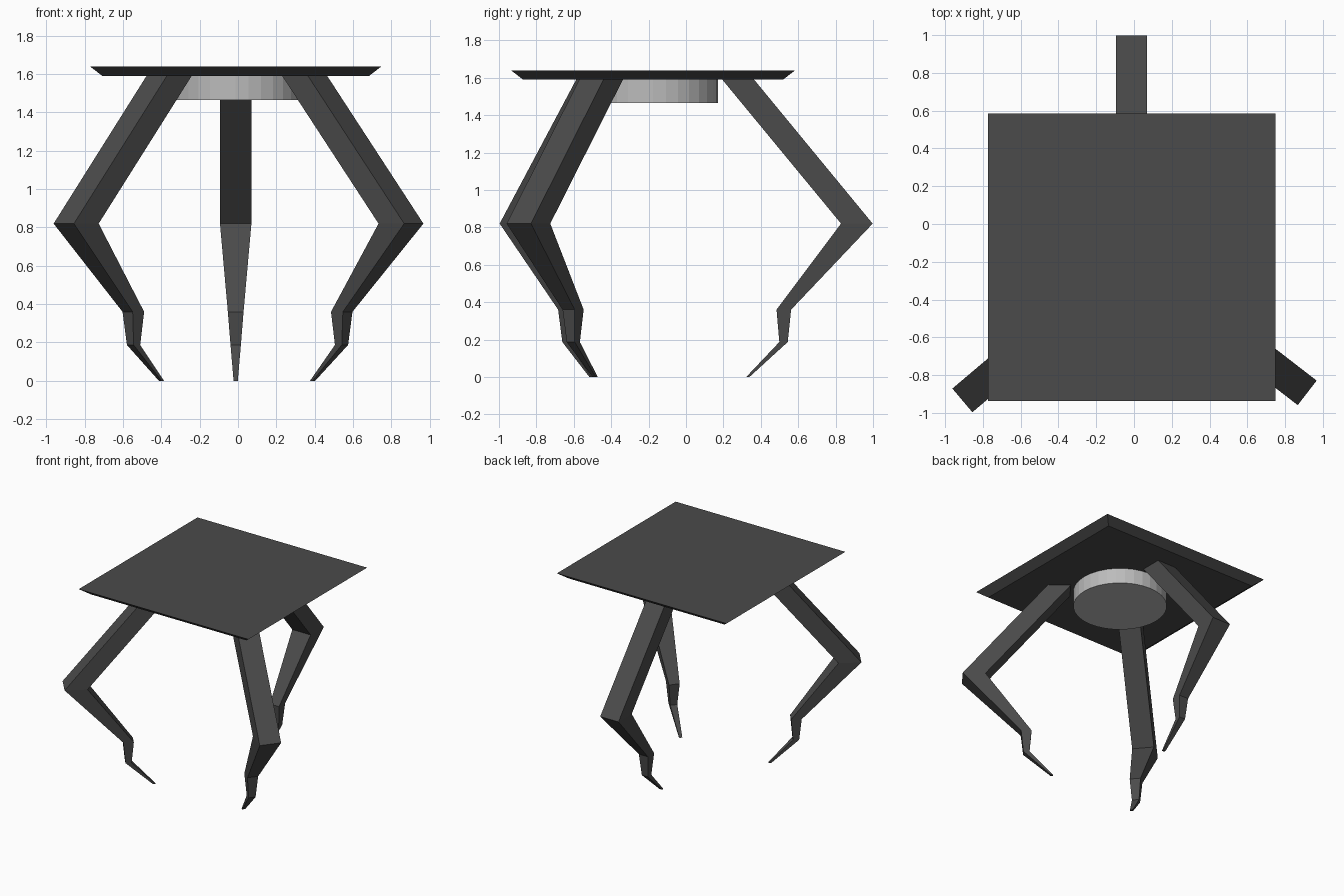
import bpy, bmesh
from math import radians
from mathutils import Matrix, Vector

if "Cube" in bpy.data.objects:
    bpy.data.objects.remove(bpy.data.objects["Cube"])

CENTRE = Vector((-0.012, -0.176, 0))


def material(name, rgb):
    m = bpy.data.materials.new(name)
    m.diffuse_color = (*rgb, 1)
    m.use_nodes = True
    m.node_tree.nodes["Principled BSDF"].inputs["Base Color"].default_value = m.diffuse_color
    return m


dark = material("charcoal", (0.07, 0.07, 0.07))
light = material("light_grey", (0.5, 0.5, 0.5))


def finish(name, bm, mat):
    bmesh.ops.recalc_face_normals(bm, faces=bm.faces)
    mesh = bpy.data.meshes.new(name)
    bm.to_mesh(mesh)
    bm.free()
    mesh.materials.append(mat)
    obj = bpy.data.objects.new(name, mesh)
    bpy.context.collection.objects.link(obj)
    return obj


def loft(name, rings, mat):
    """Bridge four-cornered rings and cap both ends."""
    bm = bmesh.new()
    vs = [[bm.verts.new(p) for p in ring] for ring in rings]
    for a, b in zip(vs, vs[1:]):
        for i in range(4):
            j = (i + 1) % 4
            bm.faces.new((a[i], a[j], b[j], b[i]))
    bm.faces.new(vs[0])
    bm.faces.new(vs[-1])
    return finish(name, bm, mat)


def square(h, z):
    return [(x * h, y * h, z) for x, y in ((-1, -1), (1, -1), (1, 1), (-1, 1))]


# Square top with an undercut edge
top = loft("table_top", [square(0.695, 1.59), square(0.76, 1.64)], dark)
top.location = CENTRE

# Round mounting disc under the top
bm = bmesh.new()
bmesh.ops.create_cone(bm, cap_ends=True, segments=32, radius1=0.348, radius2=0.348,
                      depth=0.125, matrix=Matrix.Translation((0, 0, 1.5275)))
disc = finish("mounting_disc", bm, light)
disc.location = CENTRE

# Claw-shaped legs: inner radius, outer radius, half width, height
SECTIONS = [(0.37, 0.54, 0.082, 1.59), (1.005, 1.174, 0.082, 0.82),
            (0.66, 0.738, 0.041, 0.36), (0.675, 0.72, 0.027, 0.187),
            (0.498, 0.515, 0.011, 0.0)]
for name, angle in (("back_leg", 90), ("front_right_leg", -37.7), ("front_left_leg", 220.2)):
    rings = [[(a, -w, z), (b, -w, z), (b, w, z), (a, w, z)] for a, b, w, z in SECTIONS]
    leg = loft(name, rings, dark)
    leg.location = CENTRE
    leg.rotation_euler.z = radians(angle)
